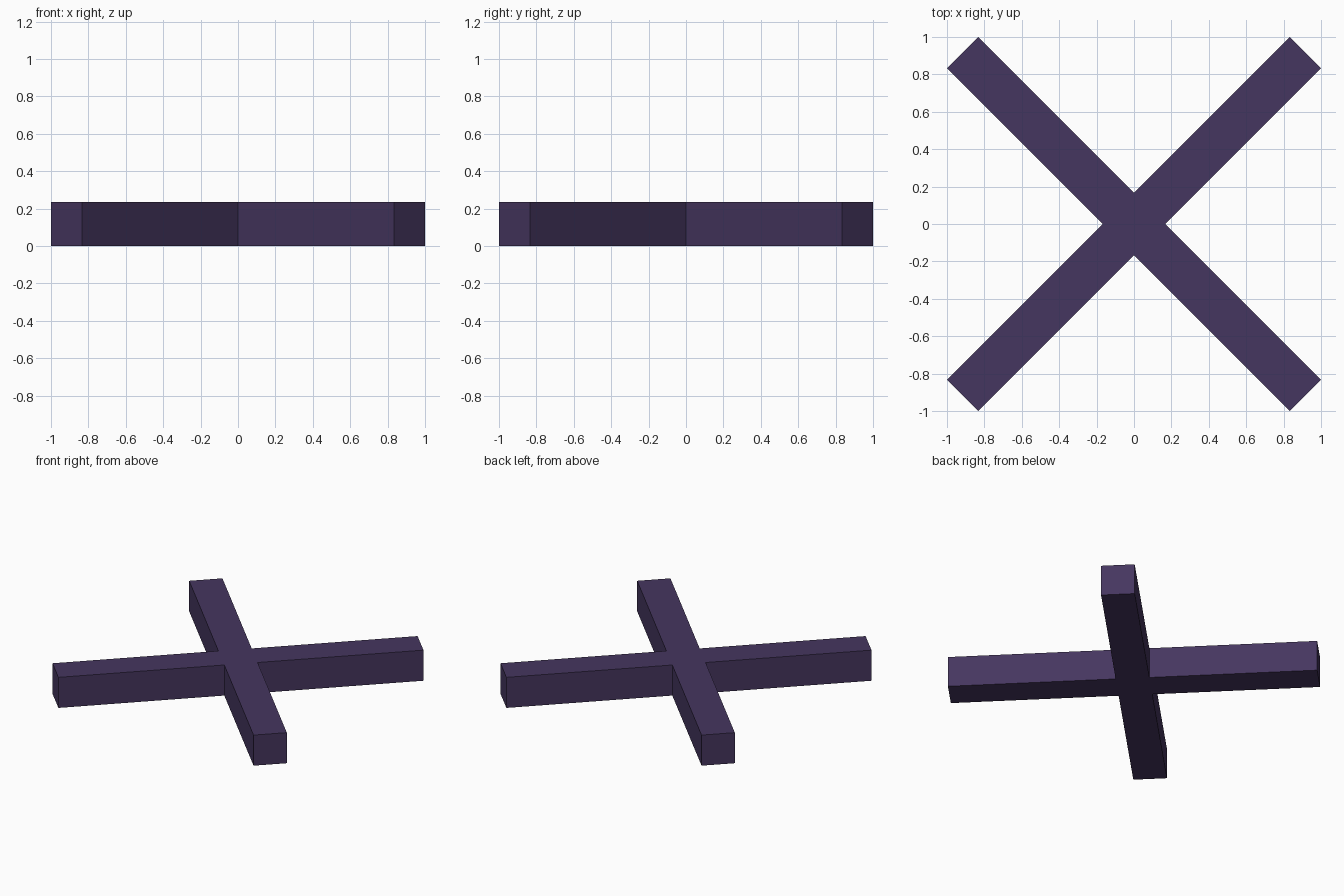
import bpy, bmesh
from mathutils import Matrix

if "Cube" in bpy.data.objects:
    bpy.data.objects.remove(bpy.data.objects["Cube"])

HALF = 1.0        # half of overall footprint
W = 0.167         # diagonal offset of the notch and arm-tip corners
HEIGHT = 0.236    # square bar section

# Cross outline: one arm (tip corners plus notch) repeated by quarter turns
arm = [(W, 0), (HALF, HALF - W), (HALF - W, HALF)]
outline = []
for _ in range(4):
    outline += arm
    arm = [(-y, x) for x, y in arm]

# Extrude the outline into a solid cross of two flush bars
bm = bmesh.new()
base = bm.faces.new([bm.verts.new((x, y, 0)) for x, y in outline])
top = bmesh.ops.extrude_face_region(bm, geom=[base], use_keep_orig=True)["geom"]
bmesh.ops.translate(bm, vec=(0, 0, HEIGHT),
                    verts=[g for g in top if isinstance(g, bmesh.types.BMVert)])
bmesh.ops.recalc_face_normals(bm, faces=bm.faces)
mesh = bpy.data.meshes.new("diagonal_cross")
bm.to_mesh(mesh)
bm.free()

cross = bpy.data.objects.new("diagonal_cross", mesh)
bpy.context.collection.objects.link(cross)

# Dark purple finish
mat = bpy.data.materials.new("dark_purple")
mat.diffuse_color = (0.06, 0.037, 0.115, 1)
mat.use_nodes = True
mat.node_tree.nodes["Principled BSDF"].inputs["Base Color"].default_value = mat.diffuse_color
mesh.materials.append(mat)
